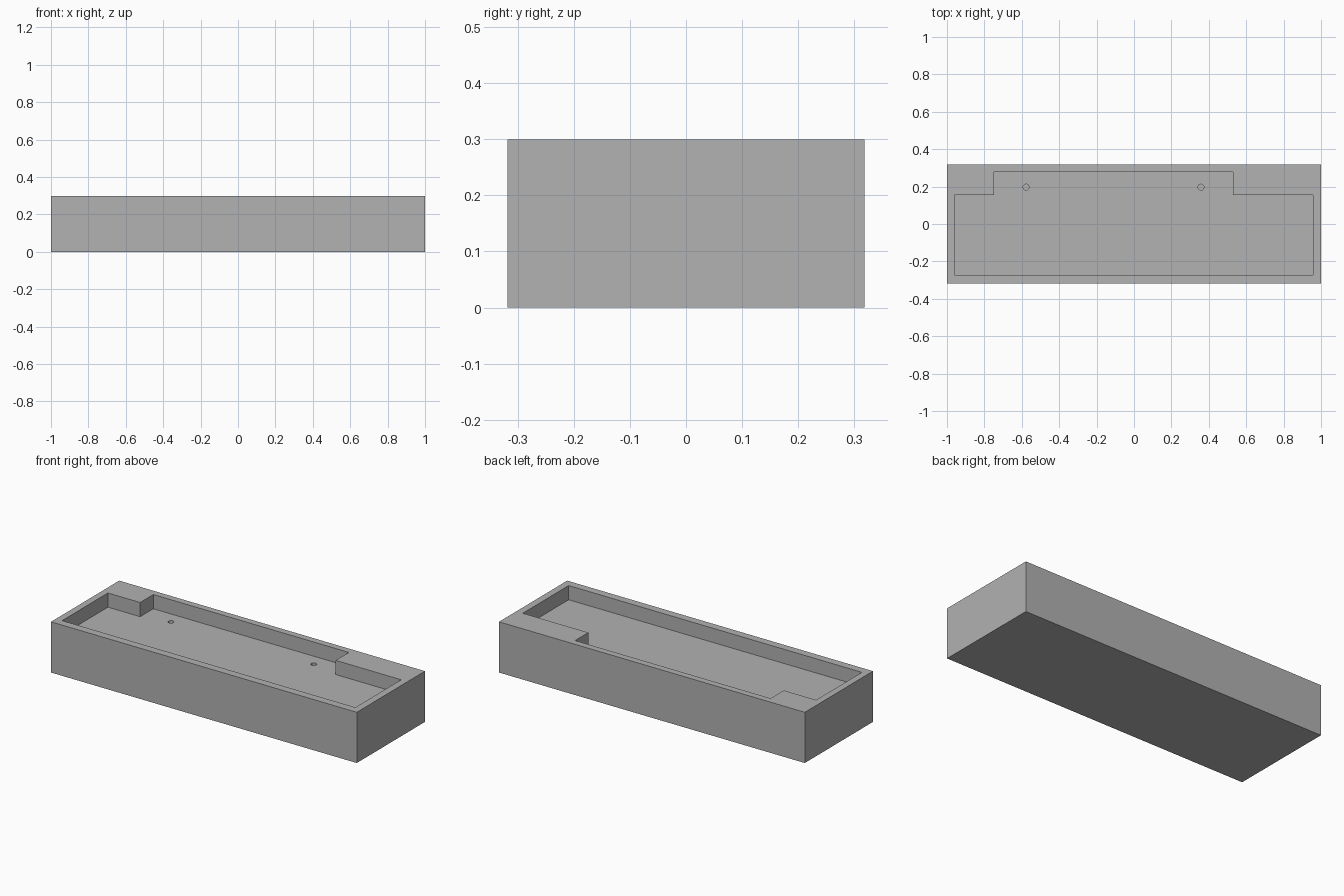
import bpy
import bmesh
from mathutils import Matrix, Vector

cube = bpy.data.objects.get("Cube")
if cube:
    bpy.data.objects.remove(cube, do_unlink=True)

WIDTH, DEPTH, HEIGHT = 2.0, 0.637, 0.3
FLOOR = HEIGHT - 0.084
HOLE_RADIUS, HOLE_DEPTH = 0.016, 0.04

grey = bpy.data.materials.new("mid grey")
grey.use_nodes = True
colour = (0.445, 0.445, 0.445, 1)
grey.diffuse_color = colour
grey.node_tree.nodes["Principled BSDF"].inputs["Base Color"].default_value = colour


def add_object(name, bm):
    bmesh.ops.recalc_face_normals(bm, faces=bm.faces)
    mesh = bpy.data.meshes.new(name)
    bm.to_mesh(mesh)
    bm.free()
    mesh.materials.append(grey)
    obj = bpy.data.objects.new(name, mesh)
    bpy.context.collection.objects.link(obj)
    return obj


def prism(name, outline, bottom, top):
    """Extrude a flat outline from bottom to top."""
    bm = bmesh.new()
    face = bm.faces.new([bm.verts.new((x, y, bottom)) for x, y in outline])
    walls = bmesh.ops.extrude_face_region(bm, geom=[face])["geom"]
    verts = [v for v in walls if isinstance(v, bmesh.types.BMVert)]
    bmesh.ops.translate(bm, verts=verts, vec=(0, 0, top - bottom))
    return add_object(name, bm)


def hole_cutter(name, x, y):
    bm = bmesh.new()
    bmesh.ops.create_cone(bm, cap_ends=True, segments=24, radius1=HOLE_RADIUS,
                          radius2=HOLE_RADIUS, depth=HOLE_DEPTH * 2,
                          matrix=Matrix.Translation(Vector((x, y, FLOOR))))
    return add_object(name, bm)


def cut(target, cutter):
    """Subtract the cutter, then discard it."""
    mod = target.modifiers.new(cutter.name, "BOOLEAN")
    mod.operation = "DIFFERENCE"
    mod.solver = "EXACT"
    mod.object = cutter
    bpy.context.view_layer.objects.active = target
    bpy.ops.object.modifier_apply(modifier=mod.name)
    bpy.data.objects.remove(cutter, do_unlink=True)


# Solid block
w, d = WIDTH / 2, DEPTH / 2
tray = prism("tray_block", [(-w, -d), (w, -d), (w, d), (-w, d)], 0, HEIGHT)

# Stepped pocket, wider towards the front
pocket = [(-0.96, -0.272), (0.958, -0.272), (0.958, 0.156), (0.53, 0.156),
          (0.53, 0.279), (-0.749, 0.279), (-0.749, 0.156), (-0.96, 0.156)]
cut(tray, prism("pocket_cutter", pocket, FLOOR, HEIGHT + 0.1))

# Two small blind holes in the pocket floor
for side, x in (("right", -0.577), ("left", 0.358)):
    cut(tray, hole_cutter(side + "_hole_cutter", x, 0.197))
